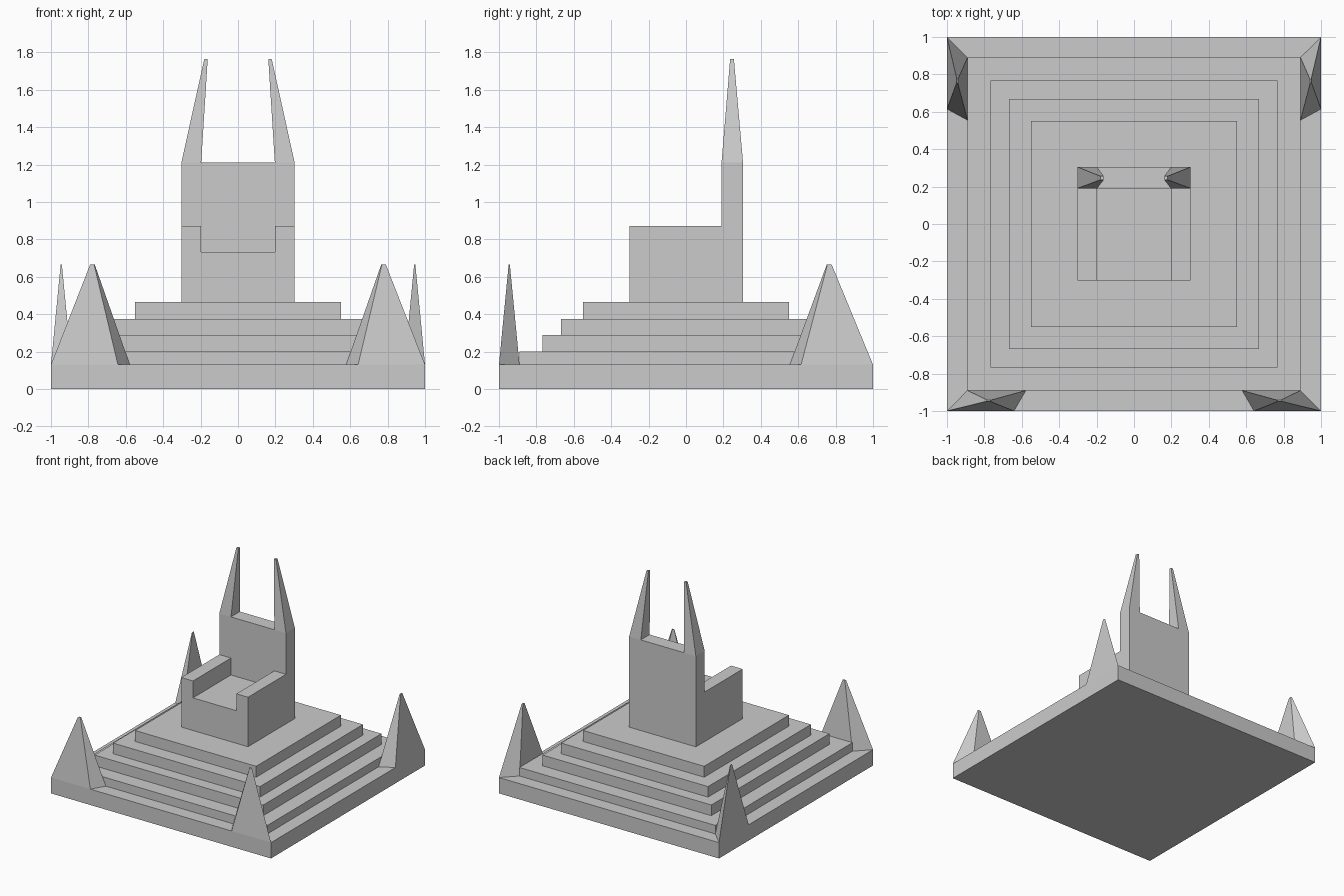
import bpy
import bmesh

if "Cube" in bpy.data.objects:
    bpy.data.objects.remove(bpy.data.objects["Cube"])


def make_object(name, bm):
    bmesh.ops.recalc_face_normals(bm, faces=bm.faces[:])
    mesh = bpy.data.meshes.new(name)
    bm.to_mesh(mesh)
    bm.free()
    obj = bpy.data.objects.new(name, mesh)
    bpy.context.collection.objects.link(obj)
    return obj


def loft(name, rings):
    """Skin a stack of equal-length rings and cap both ends."""
    bm = bmesh.new()
    loops = [[bm.verts.new(p) for p in ring] for ring in rings]
    n = len(loops[0])
    for a, b in zip(loops, loops[1:]):
        for i in range(n):
            j = (i + 1) % n
            bm.faces.new((a[i], a[j], b[j], b[i]))
    bm.faces.new(loops[0])
    bm.faces.new(loops[-1])
    return make_object(name, bm)


def rect(x0, x1, y0, y1, z):
    return [(x0, y0, z), (x1, y0, z), (x1, y1, z), (x0, y1, z)]


# Stepped platform: one closed skin of square tiers
tiers = [(1.0, 0.13), (0.89, 0.20), (0.767, 0.288), (0.668, 0.375), (0.55, 0.465)]
rings, z = [], 0.0
for half, top in tiers:
    rings += [rect(-half, half, -half, half, h) for h in (z, top)]
    z = top
loft("stepped_platform", rings)

# Seat with arms: U-shaped profile run from front to backrest
W, ARM, Z0 = 0.303, 0.197, 0.465
BACK_Y0, BACK_Y1 = 0.19, 0.305
profile = [(-W, Z0), (W, Z0), (W, 0.872), (ARM, 0.872),
           (ARM, 0.733), (-ARM, 0.733), (-ARM, 0.872), (-W, 0.872)]
loft("seat_with_arms", [[(x, y, z) for x, z in profile] for y in (-0.303, BACK_Y0)])

# Tall backrest
loft("backrest", [rect(-W, W, BACK_Y0, BACK_Y1, z) for z in (Z0, 1.21)])

# Mirrored pairs: backrest horns and the four corner spikes
front_base = [(1, -1), (0.642, -1), (0.578, -0.89), (0.89, -0.89)]
back_base = [(1, 1), (1, 0.615), (0.89, 0.555), (0.89, 0.89)]


def spike(name, base, side):
    cx = sum(p[0] for p in base) / 4
    cy = sum(p[1] for p in base) / 4
    k = 0.06
    low = [(side * x, y, 0.13) for x, y in base]
    tip = [(side * (cx + (x - cx) * k), cy + (y - cy) * k, 0.665) for x, y in base]
    loft(name, [low, tip])


for label, side in (("left", -1), ("right", 1)):
    loft("backrest_horn_" + label, [
        rect(side * ARM, side * W, BACK_Y0, BACK_Y1, 1.21),
        rect(side * 0.162, side * 0.18, 0.236, 0.256, 1.765)])
    spike("front_spike_" + label, front_base, side)
    spike("back_spike_" + label, back_base, side)
